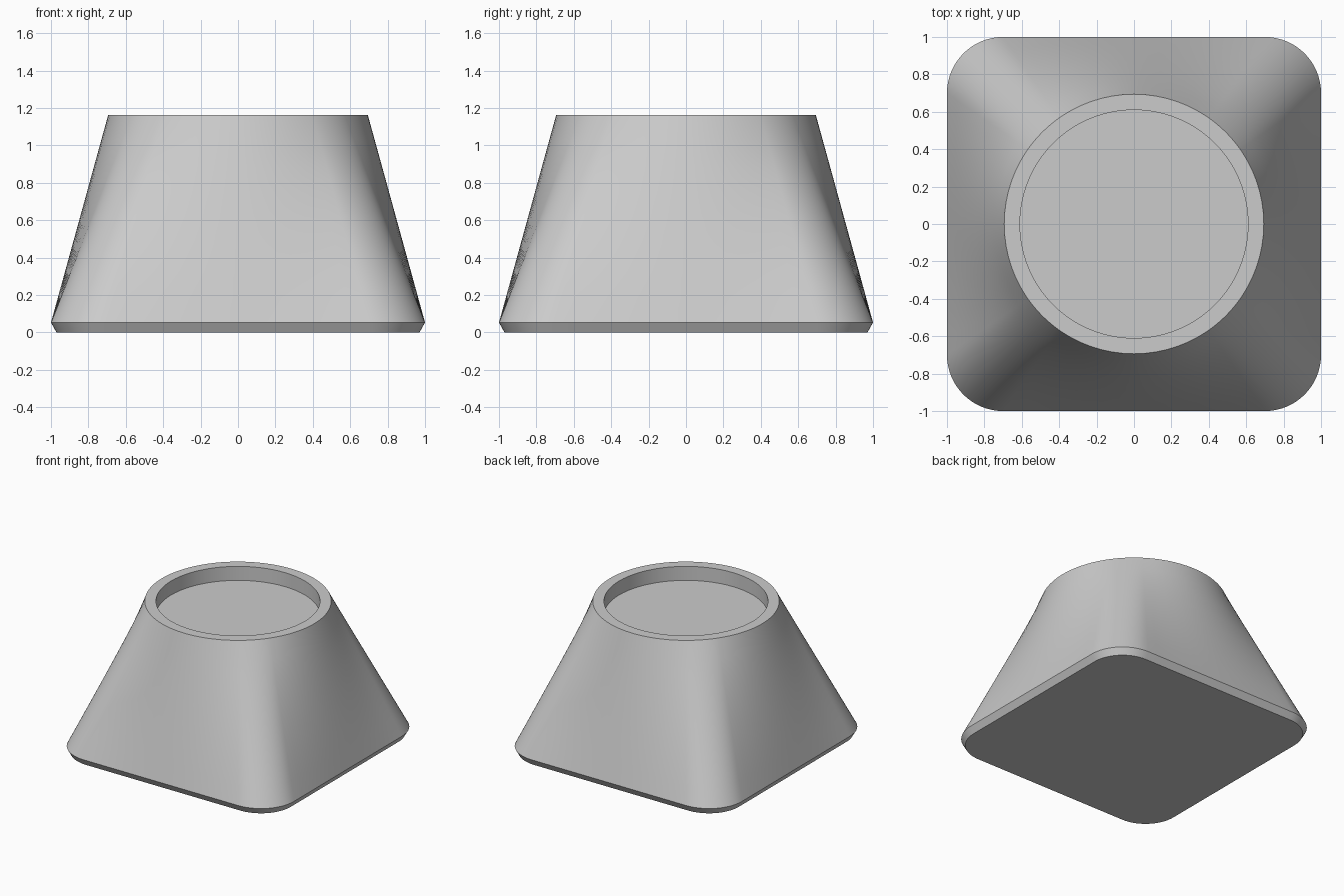
import bpy, bmesh, math

if "Cube" in bpy.data.objects:
    bpy.data.objects.remove(bpy.data.objects["Cube"])

TOP_Z, TOP_R = 1.163, 0.694
RECESS_R, RECESS_Z = 0.61, 1.048
CORNER = 0.70            # centre of the corner arcs
SIDE_STEPS, ARC_STEPS = 16, 16


def rounded_square(radius):
    """Outline of a square with rounded corners, counter-clockwise."""
    pts = []
    for q in range(4):
        c, s = round(math.cos(q * math.pi / 2)), round(math.sin(q * math.pi / 2))
        side = [(CORNER + radius, CORNER * (2 * i / SIDE_STEPS - 1))
                for i in range(SIDE_STEPS)]
        arc = [(CORNER + radius * math.cos(a), CORNER + radius * math.sin(a))
               for a in (i * math.pi / 2 / ARC_STEPS for i in range(ARC_STEPS))]
        pts += [(x * c - y * s, x * s + y * c) for x, y in side + arc]
    return pts


base = rounded_square(0.30)
angles = [math.atan2(y, x) for x, y in base]


def circle(r):
    return [(r * math.cos(a), r * math.sin(a)) for a in angles]


# Rings: bevelled foot, lofted wall, round rim, recess
top = circle(TOP_R)
rings = [(rounded_square(0.27), 0.0)]
LOFT = 8
for k in range(LOFT + 1):
    t = k / LOFT
    rings.append(([(a[0] + (b[0] - a[0]) * t, a[1] + (b[1] - a[1]) * t)
                   for a, b in zip(base, top)], 0.053 + (TOP_Z - 0.053) * t))
rings += [(circle(RECESS_R), TOP_Z), (circle(RECESS_R), RECESS_Z)]

bm = bmesh.new()
loops = [[bm.verts.new((x, y, z)) for x, y in pts] for pts, z in rings]
n = len(base)
for lo, hi in zip(loops, loops[1:]):
    for i in range(n):
        j = (i + 1) % n
        bm.faces.new((lo[i], lo[j], hi[j], hi[i]))
bm.faces.new(loops[0][::-1])   # underside
bm.faces.new(loops[-1])        # recess floor
bm.normal_update()

mesh = bpy.data.meshes.new("tapered_foot")
bm.to_mesh(mesh)
bm.free()
foot = bpy.data.objects.new("tapered_foot", mesh)
bpy.context.collection.objects.link(foot)

grey = bpy.data.materials.new("light_grey")
grey.diffuse_color = (0.6, 0.6, 0.6, 1)
grey.use_nodes = True
grey.node_tree.nodes["Principled BSDF"].inputs["Base Color"].default_value = grey.diffuse_color
mesh.materials.append(grey)

bpy.context.view_layer.objects.active = foot
foot.select_set(True)
bpy.ops.object.shade_smooth_by_angle(angle=math.radians(30))
